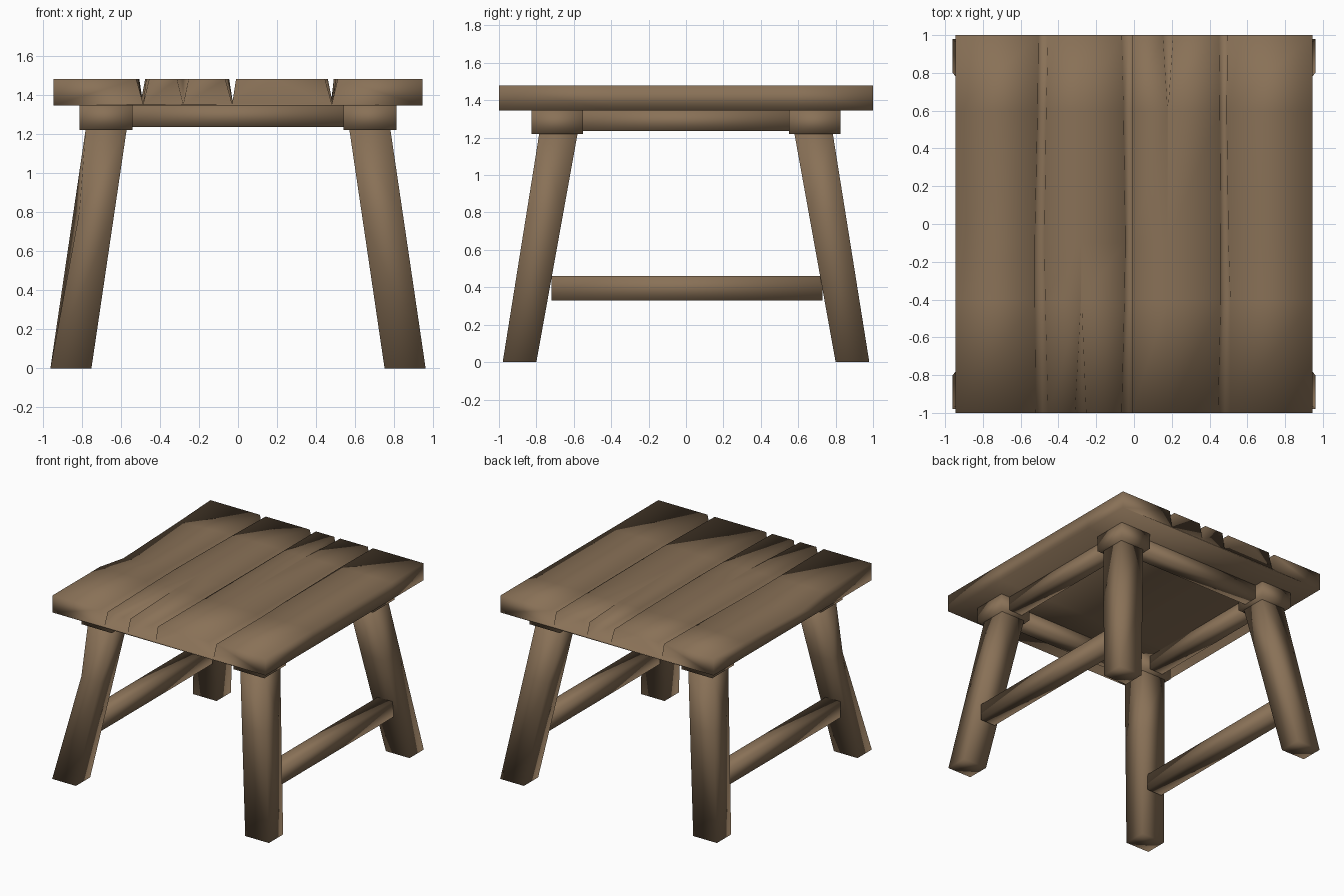
import bpy, bmesh

if "Cube" in bpy.data.objects:
    bpy.data.objects.remove(bpy.data.objects["Cube"])

wood = bpy.data.materials.new("brown wood")
wood.diffuse_color = (0.25, 0.165, 0.095, 1)
wood.use_nodes = True
wood.node_tree.nodes["Principled BSDF"].inputs["Base Color"].default_value = wood.diffuse_color


def loft(name, rings):
    """Closed solid from matching rings of points, capped at both ends."""
    bm = bmesh.new()
    loops = [[bm.verts.new(p) for p in ring] for ring in rings]
    n = len(loops[0])
    for a, b in zip(loops, loops[1:]):
        for i in range(n):
            j = (i + 1) % n
            bm.faces.new((a[i], a[j], b[j], b[i]))
    bm.faces.new(loops[0])
    bm.faces.new(loops[-1])
    bmesh.ops.remove_doubles(bm, verts=bm.verts, dist=0.0005)
    bmesh.ops.recalc_face_normals(bm, faces=bm.faces)
    for f in bm.faces:
        f.smooth = True
    me = bpy.data.meshes.new(name)
    bm.to_mesh(me)
    bm.free()
    me.materials.append(wood)
    ob = bpy.data.objects.new(name, me)
    bpy.context.collection.objects.link(ob)
    return ob


def rect(x0, x1, y0, y1, z):
    return [(x0, y0, z), (x1, y0, z), (x1, y1, z), (x0, y1, z)]


def box(name, x0, x1, y0, y1, z0, z1):
    return loft(name, [rect(x0, x1, y0, y1, z0), rect(x0, x1, y0, y1, z1)])


# tabletop: one slab with three wandering plank grooves and two end cracks
TOP, BOT, FLOOR = 1.48, 1.345, 1.352


def top_ring(y, g1, g2, g3, crack_front, crack_back, dip=0.0):
    pts = [(-0.945, BOT), (-0.945, TOP - dip)]

    def groove(left, mid, right, depth=1.0):
        pts.extend([(left, TOP), (mid, TOP - (TOP - FLOOR) * depth), (right, TOP)])

    groove(*g1)
    groove(-0.28 - 0.03 * crack_front - 0.002, -0.28,
           -0.28 + 0.025 * crack_front + 0.002, crack_front)
    groove(*g2)
    groove(0.18 - 0.025 * crack_back - 0.002, 0.18,
           0.18 + 0.025 * crack_back + 0.002, crack_back)
    groove(*g3)
    pts.extend([(0.945, TOP), (0.945, BOT)])
    return [(x, y, z) for x, z in pts]


loft("tabletop", [
    top_ring(-1.0, (-0.52, -0.485, -0.455), (-0.065, -0.03, -0.01), (0.445, 0.48, 0.51), 1, 0),
    top_ring(-0.4, (-0.525, -0.495, -0.47), (-0.05, -0.025, -0.01), (0.46, 0.485, 0.51), 0, 0),
    top_ring(-0.1, (-0.525, -0.50, -0.475), (-0.045, -0.025, -0.01), (0.46, 0.48, 0.50), 0, 0, 0.045),
    top_ring(0.6, (-0.51, -0.49, -0.465), (-0.055, -0.03, -0.01), (0.455, 0.475, 0.49), 0, 0, 0.02),
    top_ring(1.0, (-0.505, -0.485, -0.455), (-0.065, -0.03, -0.01), (0.45, 0.475, 0.495), 0, 1),
])

# splayed legs with a block on top of each
for sx, side in ((-1, "left"), (1, "right")):
    for sy, end in ((-1, "front"), (1, "back")):
        rings = []
        for z in (0.0, 0.8, 1.23):
            t = z / 1.22
            x0, x1 = 0.75 - 0.18 * t, 0.96 - 0.18 * t
            y0, y1 = 0.80 - 0.22 * t, 0.98 - 0.195 * t
            ring = [(sx * x, sy * y, zz) for x, y, zz in rect(x0, x1, y0, y1, z)]
            if z == 0.8 and sx < 0 and sy < 0:  # worn outer corner
                ring[2] = (ring[2][0] + 0.03, ring[2][1] + 0.03, z)
            rings.append(ring)
        loft(f"{end}_{side}_leg", rings)
        xs = sorted((sx * 0.54, sx * 0.81))
        ys = sorted((sy * 0.55, sy * 0.825))
        box(f"{end}_{side}_block", *xs, *ys, 1.22, 1.346)

# side rails under the top and low stretchers
for sx, side in ((-1, "left"), (1, "right")):
    c = sx * 0.675
    box(f"{side}_rail", c - 0.06, c + 0.06, -0.56, 0.56, 1.235, 1.346)
    c = sx * 0.80
    box(f"{side}_stretcher", c - 0.065, c + 0.065, -0.72, 0.73, 0.33, 0.46)

# front and back rails
for sy, end in ((-1, "front"), (1, "back")):
    c = sy * 0.6875
    box(f"{end}_rail", -0.55, 0.55, c - 0.06, c + 0.06, 1.235, 1.346)
